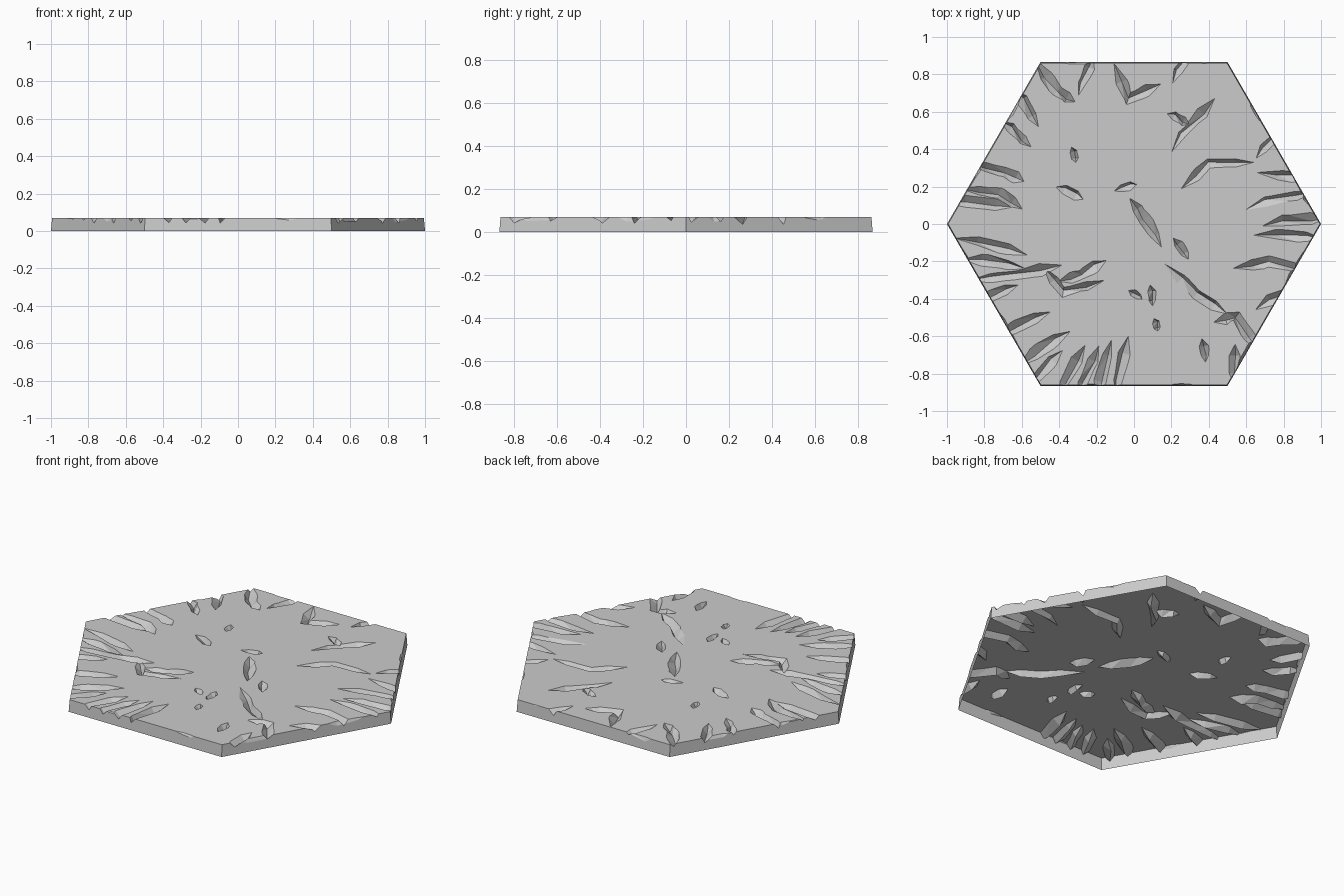
import bpy, bmesh, math, random
from mathutils import Vector

if "Cube" in bpy.data.objects:
    bpy.data.objects.remove(bpy.data.objects["Cube"])

random.seed(4)
TOP, R = 0.07, 1.0
APO = R * math.cos(math.pi / 6)
NORMALS = [Vector((math.cos(a), math.sin(a))) for a in
           [math.radians(30 + 60 * i) for i in range(6)]]

# Bent cracks: three plan points each
BENT = [
    (-.49, .82, -.41, .71, -.30, .65), (-.11, .80, -.03, .67, .17, .76),
    (.22, .16, .40, .32, .68, .33), (-.04, .16, .06, .03, .16, -.15),
    (-.51, -.20, -.38, -.37, -.13, -.29), (-.43, -.31, -.28, -.27, -.13, -.19),
    (.12, -.18, .33, -.38, .52, -.50), (.40, -.53, .55, -.49, .62, -.64),
    (-.84, .31, -.69, .28, -.57, .22), (-.88, .18, -.72, .17, -.58, .07),
    (.62, .28, .78, .22, .95, .15), (.50, -.24, .72, -.20, .92, -.24),
    (-.84, -.28, -.65, -.28, -.35, -.21),
]
# Straight cracks: two plan points each
STRAIGHT = [
    (-.66, .50, -.53, .40), (-.60, .66, -.50, .50), (-.34, .42, -.31, .32),
    (-.44, .20, -.26, .12), (-.30, .66, -.18, .81), (-.12, .17, .03, .21),
    (.18, .34, .45, .70), (.16, .59, .31, .53), (.20, .73, .30, .86),
    (.52, .69, .65, .62), (.64, .33, .73, .46), (.72, .37, .88, .36),
    (.55, .05, .90, .16), (.65, -.02, .96, .04), (.60, -.06, .94, -.08),
    (.20, -.06, .30, -.20), (.08, -.31, .10, -.45), (-.04, -.35, .05, -.41),
    (.10, -.50, .13, -.58), (.36, -.60, .38, -.75), (.49, -.80, .54, -.62),
    (-.38, -.88, -.25, -.62), (-.27, -.88, -.18, -.62), (-.18, -.88, -.11, -.58),
    (-.08, -.88, -.02, -.57), (-.52, -.82, -.36, -.66), (-.58, -.70, -.31, -.56),
    (-.68, -.56, -.42, -.46), (-.78, -.40, -.60, -.32), (-.95, .10, -.60, .09),
    (-.90, -.06, -.53, -.18), (-.86, -.17, -.55, -.25), (.62, -.48, .84, -.28),
]


def mesh_object(name, bm):
    me = bpy.data.meshes.new(name)
    bm.to_mesh(me)
    bm.free()
    ob = bpy.data.objects.new(name, me)
    bpy.context.collection.objects.link(ob)
    return ob


def push_out(p):
    # cracks that reach the rim run out through it
    return p * 1.12 if max(p.dot(n) for n in NORMALS) > 0.78 else p


def wedge(bm, pts, width, depth):
    """V-shaped cutter along a plan path, tapering to both ends."""
    zt = TOP + 0.012
    tips = [bm.verts.new((*p, zt)) for p in (pts[0], pts[-1])]
    rings = []
    for i in range(1, len(pts) - 1):
        d = (pts[i + 1] - pts[i - 1]).normalized()
        s = Vector((-d.y, d.x)) * width * random.uniform(.5, .75)
        keel = pts[i] + s * random.uniform(-.5, .5)
        rings.append([bm.verts.new((*(pts[i] + s), zt)),
                      bm.verts.new((*keel, TOP - depth * random.uniform(.75, 1.1))),
                      bm.verts.new((*(pts[i] - s), zt))])
    for k in range(3):
        j = (k + 1) % 3
        bm.faces.new((tips[0], rings[0][k], rings[0][j]))
        bm.faces.new((tips[1], rings[-1][j], rings[-1][k]))
        for a, b in zip(rings, rings[1:]):
            bm.faces.new((a[k], b[k], b[j]))
            bm.faces.new((a[k], b[j], a[j]))


def cutter(name, jobs):
    bm = bmesh.new()
    for job in jobs:
        wedge(bm, *job)
    bmesh.ops.recalc_face_normals(bm, faces=bm.faces)
    ob = mesh_object(name, bm)
    ob.hide_render = True
    return ob


# Hexagonal slab with a slight inward lean to the walls
bm = bmesh.new()
bmesh.ops.create_cone(bm, cap_ends=True, segments=6, radius1=R, radius2=R - 0.006,
                      depth=TOP)
rot = math.atan2(bm.verts[:][0].co.y, bm.verts[:][0].co.x)
for i, v in enumerate(bm.verts):
    a = round((math.atan2(v.co.y, v.co.x) - rot) / (math.pi / 3)) * math.pi / 3
    r = v.co.xy.length
    v.co = (r * math.cos(a), r * math.sin(a), v.co.z + TOP / 2)
slab = mesh_object("hex_floor_tile", bm)

# Surface cracks
jobs = []
for c in BENT:
    a, m, b = (push_out(Vector(c[i:i + 2])) for i in (0, 2, 4))
    jobs.append(([a, a.lerp(m, .6), m, m.lerp(b, .5), b], .062, .036))
for c in STRAIGHT:
    a, b = (push_out(Vector(c[i:i + 2])) for i in (0, 2))
    n = Vector((a.y - b.y, b.x - a.x)) * .04
    w = min(.062, .03 + .1 * (b - a).length)
    jobs.append(([a, a.lerp(b, .35) + n, a.lerp(b, .7) + n * .5, b], w, .034))

# Chips along the rim
chips = []
for n in NORMALS:
    t = Vector((-n.y, n.x))
    for u in (-.27, .2):
        c = n * (APO + .004) + t * (u + random.uniform(-.08, .08))
        h = random.uniform(.1, .2)
        chips.append(([c - t * h, c - t * h * .3, c + t * h * .4, c + t * h], .035, .022))

# Carve everything out of the slab
cutters = [cutter("crack_cutter", jobs), cutter("chip_cutter", chips)]
for ob in cutters:
    mod = slab.modifiers.new("carve", 'BOOLEAN')
    mod.operation, mod.object = 'DIFFERENCE', ob
    mod.solver, mod.use_self = 'EXACT', True
dg = bpy.context.evaluated_depsgraph_get()
carved = bpy.data.meshes.new_from_object(slab.evaluated_get(dg))
slab.modifiers.clear()
slab.data = carved
for ob in cutters:
    bpy.data.objects.remove(ob)

# The underside is open
bm = bmesh.new()
bm.from_mesh(carved)
under = [f for f in bm.faces if all(v.co.z < 1e-4 for v in f.verts)]
bmesh.ops.delete(bm, geom=under, context='FACES')
bm.to_mesh(carved)
bm.free()
